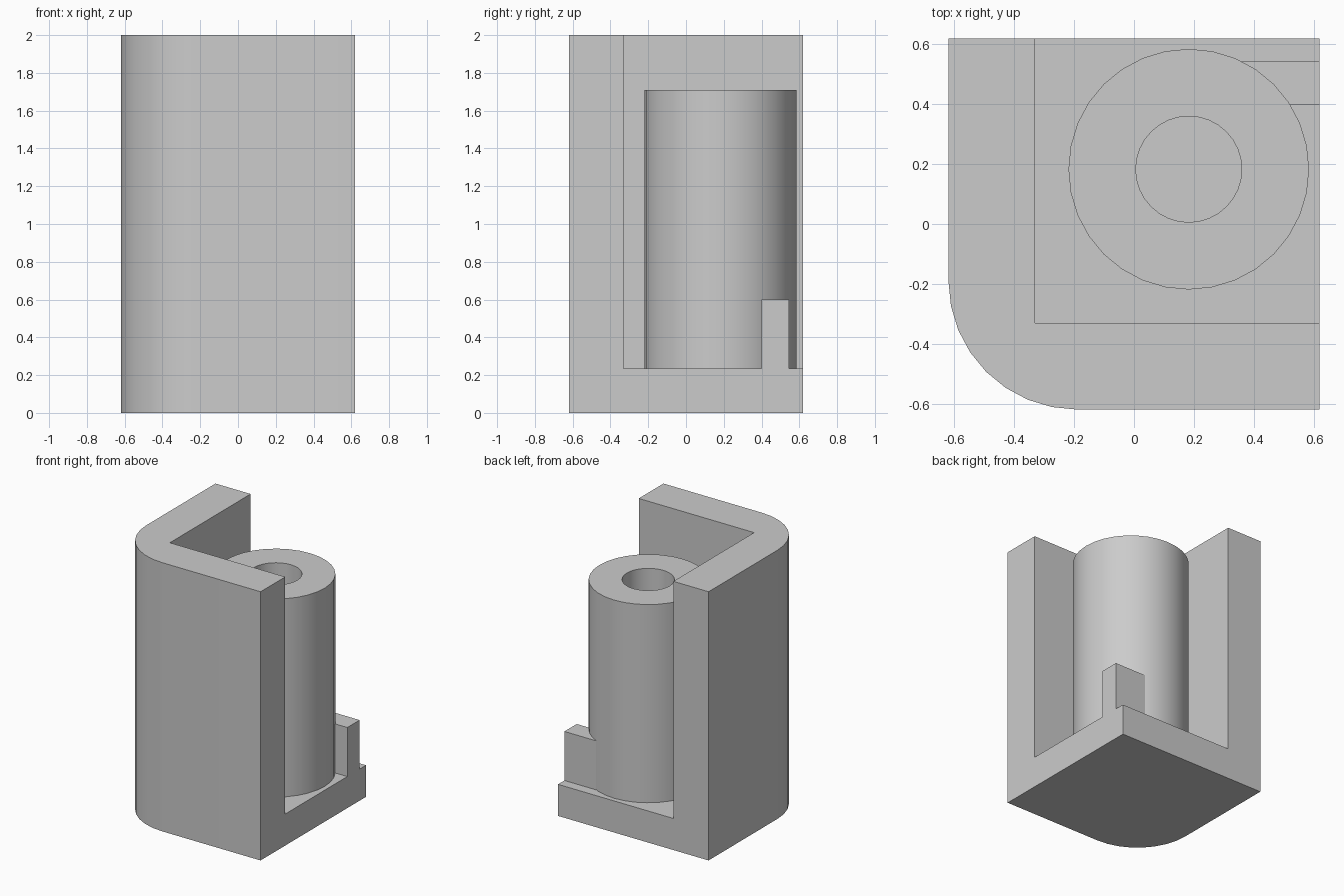
import bpy, bmesh
from math import cos, sin, pi, radians

cube = bpy.data.objects.get("Cube")
if cube:
    bpy.data.objects.remove(cube, do_unlink=True)

HALF, HEIGHT = 0.62, 2.0
FLOOR, WALL = 0.235, -0.33
CORNER = 0.43
POST = (0.183, 0.183)

grey = bpy.data.materials.new("plain grey")
grey.use_nodes = True
grey.diffuse_color = (0.6, 0.6, 0.6, 1)
grey.node_tree.nodes["Principled BSDF"].inputs["Base Color"].default_value = (0.6, 0.6, 0.6, 1)


def finish(name, bm):
    bmesh.ops.recalc_face_normals(bm, faces=bm.faces)
    mesh = bpy.data.meshes.new(name)
    bm.to_mesh(mesh)
    bm.free()
    mesh.materials.append(grey)
    obj = bpy.data.objects.new(name, mesh)
    bpy.context.collection.objects.link(obj)
    return obj


def prism(name, outline, z0, z1):
    """Extrude a flat outline from z0 to z1."""
    bm = bmesh.new()
    face = bm.faces.new([bm.verts.new((x, y, z0)) for x, y in outline])
    top = bmesh.ops.extrude_face_region(bm, geom=[face], use_keep_orig=True)["geom"]
    for v in top:
        if isinstance(v, bmesh.types.BMVert):
            v.co.z = z1
    return finish(name, bm)


def rect(x0, x1, y0, y1):
    return [(x0, y0), (x1, y0), (x1, y1), (x0, y1)]


def smooth(obj):
    bpy.ops.object.select_all(action='DESELECT')
    obj.select_set(True)
    bpy.context.view_layer.objects.active = obj
    bpy.ops.object.shade_smooth_by_angle(angle=radians(30))


# Housing: block with one rounded upright edge, hollowed to two walls and a floor
c = CORNER - HALF
arc = [(c + CORNER * cos(a), c + CORNER * sin(a))
       for a in (pi + i * pi / 16 for i in range(9))]
housing = prism("housing", arc + [(HALF, -HALF), (HALF, HALF), (-HALF, HALF)], 0, HEIGHT)
cutter = prism("housing_cutter", rect(WALL, 1, WALL, 1), FLOOR, HEIGHT + 1)
cut = housing.modifiers.new("hollow", 'BOOLEAN')
cut.operation = 'DIFFERENCE'
cut.solver = 'EXACT'
cut.object = cutter
bpy.context.view_layer.objects.active = housing
bpy.ops.object.modifier_apply(modifier=cut.name)
bpy.data.objects.remove(cutter, do_unlink=True)
smooth(housing)

# Tubular post: outer wall, top ring and bore, standing on the floor
SIDES = 32
bm = bmesh.new()
loops = []
for r, z in ((0.402, FLOOR), (0.402, 1.71), (0.177, 1.71), (0.177, FLOOR)):
    loops.append([bm.verts.new((POST[0] + r * cos(2 * pi * i / SIDES),
                                POST[1] + r * sin(2 * pi * i / SIDES), z))
                  for i in range(SIDES)])
for a, b in zip(loops, loops[1:] + loops[:1]):
    for i in range(SIDES):
        j = (i + 1) % SIDES
        bm.faces.new((a[i], a[j], b[j], b[i]))
smooth(finish("post", bm))

# Short rib joining the post to the open side
prism("rib", rect(0.36, HALF, 0.40, 0.545), FLOOR, 0.60)
